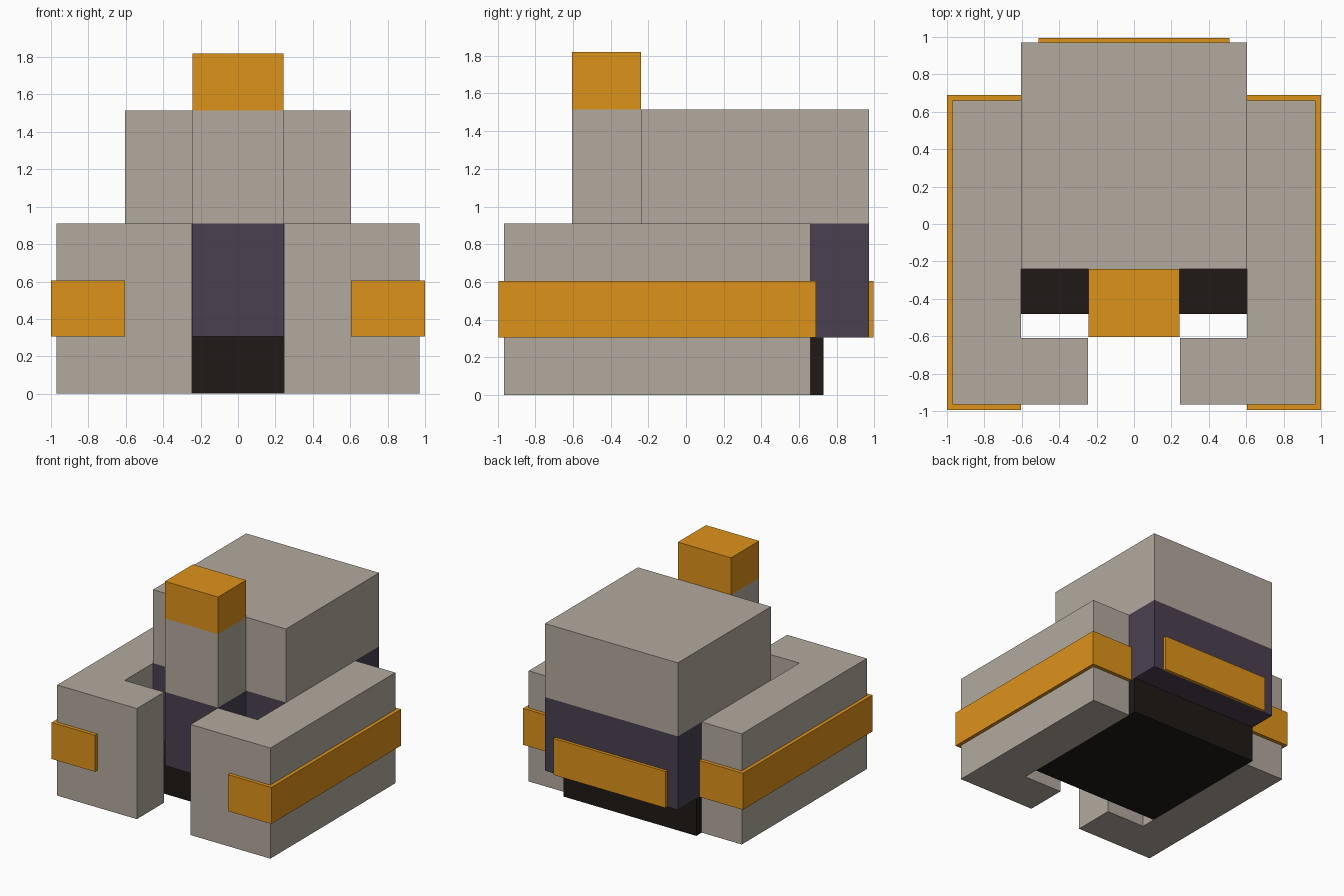
import bpy
import bmesh

if "Cube" in bpy.data.objects:
    bpy.data.objects.remove(bpy.data.objects["Cube"])


def make_material(name, rgb):
    mat = bpy.data.materials.new(name)
    mat.diffuse_color = (*rgb, 1.0)
    mat.use_nodes = True
    mat.node_tree.nodes["Principled BSDF"].inputs["Base Color"].default_value = mat.diffuse_color
    return mat


STONE = make_material("stone", (0.45, 0.40, 0.34))
ORANGE = make_material("orange", (0.73, 0.29, 0.011))
PURPLE = make_material("dark_purple", (0.069, 0.051, 0.080))
BLACK = make_material("black", (0.014, 0.010, 0.008))


def prism(name, outline, z0, z1, mat):
    """Extrude a flat xy outline from z0 up to z1."""
    bm = bmesh.new()
    face = bm.faces.new([bm.verts.new((x, y, z0)) for x, y in outline])
    top = bmesh.ops.extrude_face_region(bm, geom=[face], use_keep_orig=True)
    verts = [v for v in top["geom"] if isinstance(v, bmesh.types.BMVert)]
    bmesh.ops.translate(bm, verts=verts, vec=(0, 0, z1 - z0))
    bmesh.ops.recalc_face_normals(bm, faces=bm.faces[:])
    mesh = bpy.data.meshes.new(name)
    bm.to_mesh(mesh)
    bm.free()
    mesh.materials.append(mat)
    obj = bpy.data.objects.new(name, mesh)
    bpy.context.collection.objects.link(obj)
    return obj


def rect(x0, x1, y0, y1):
    return [(x0, y0), (x1, y0), (x1, y1), (x0, y1)]


# Central body: a wide block with a narrow column at the front
HALF = 0.605
COL = 0.242
body = [(-HALF, -0.24), (-COL, -0.24), (-COL, -0.605), (COL, -0.605),
        (COL, -0.24), (HALF, -0.24), (HALF, 0.97), (-HALF, 0.97)]
prism("base", rect(-HALF, HALF, -0.48, 0.73), 0, 0.305, BLACK)
prism("lower_body", body, 0.305, 0.91, PURPLE)
prism("upper_body", body, 0.91, 1.515, STONE)
prism("column_cap", rect(-COL, COL, -0.605, -0.24), 1.515, 1.82, ORANGE)

# Plate on the back
prism("back_plate", rect(-0.51, 0.51, 0.97, 0.995), 0.305, 0.605, ORANGE)

# L-shaped side arms and the bands wrapped around them
arm = [(0.245, -0.965), (0.97, -0.965), (0.97, 0.66),
       (HALF, 0.66), (HALF, -0.61), (0.245, -0.61)]
band = [(HALF, -0.995), (1.0, -0.995), (1.0, 0.69), (HALF, 0.69),
        (HALF, 0.66), (0.97, 0.66), (0.97, -0.965), (HALF, -0.965)]
for side, sign in (("right", 1), ("left", -1)):
    prism(side + "_arm", [(sign * x, y) for x, y in arm], 0, 0.91, STONE)
    prism(side + "_band", [(sign * x, y) for x, y in band],
          0.305, 0.605, ORANGE)
